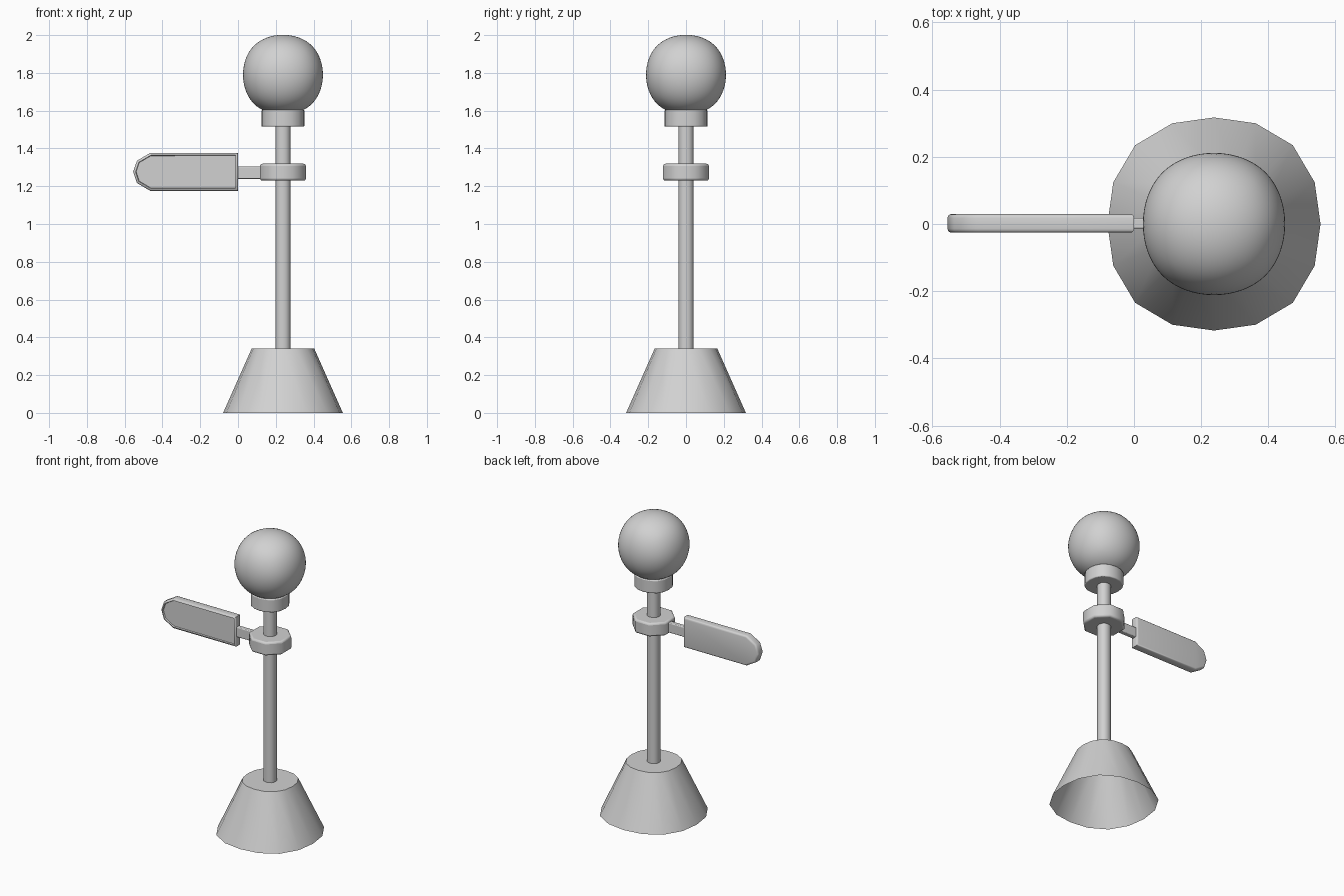
import bpy, bmesh, math
from mathutils import Matrix

if "Cube" in bpy.data.objects:
    bpy.data.objects.remove(bpy.data.objects["Cube"])

AXIS_X = 0.238
grey = bpy.data.materials.new("plain_grey")
grey.diffuse_color = (0.64, 0.64, 0.64, 1)
grey.use_nodes = True
grey.node_tree.nodes["Principled BSDF"].inputs["Base Color"].default_value = grey.diffuse_color


def finish(name, bm, bevel=0, angle=35):
    bmesh.ops.recalc_face_normals(bm, faces=bm.faces)
    mesh = bpy.data.meshes.new(name)
    bm.to_mesh(mesh)
    bm.free()
    mesh.materials.append(grey)
    obj = bpy.data.objects.new(name, mesh)
    bpy.context.collection.objects.link(obj)
    if bevel:
        mod = obj.modifiers.new("soft_edges", 'BEVEL')
        mod.width, mod.segments, mod.limit_method = bevel, 3, 'ANGLE'
        mod.angle_limit = math.radians(50)
    bpy.ops.object.select_all(action='DESELECT')
    obj.select_set(True)
    bpy.context.view_layer.objects.active = obj
    bpy.ops.object.shade_smooth_by_angle(angle=math.radians(angle))
    return obj


def column(name, sides, r_low, r_high, z0, z1, turn=0, bevel=0,
           boxy=0.046, angle=35, open_bottom=False):
    bm = bmesh.new()
    bmesh.ops.create_cone(bm, cap_ends=True, segments=sides, radius1=r_low,
                          radius2=r_high, depth=z1 - z0,
                          matrix=Matrix.Rotation(turn, 4, 'Z'))
    # Swell the diagonals so the circle is slightly square
    for v in bm.verts:
        swell = 1 + boxy * math.sin(2 * math.atan2(v.co.y, v.co.x)) ** 2
        v.co.x, v.co.y = v.co.x * swell + AXIS_X, v.co.y * swell
        v.co.z += (z0 + z1) / 2
    if open_bottom:
        caps = [f for f in bm.faces if all(v.co.z < z0 + 0.001 for v in f.verts)]
        bmesh.ops.delete(bm, geom=caps, context='FACES_ONLY')
    return finish(name, bm, bevel, angle)


# Flared hollow foot, pole, and the collar under the ball
column("base", 16, 0.317, 0.165, 0, 0.342, open_bottom=True)
column("pole", 16, 0.04, 0.04, 0.335, 1.53)
column("collar", 16, 0.114, 0.114, 1.515, 1.603, bevel=0.006)

# Eight-sided clamp ring with flat sides toward the arm
column("clamp_ring", 8, 0.1315, 0.1315, 1.23, 1.319, math.pi / 8,
       bevel=0.012, boxy=0, angle=50)

# Ball: a rounded cube, slightly boxy
bm = bmesh.new()
bmesh.ops.create_cube(bm, size=0.504, matrix=Matrix.Translation((AXIS_X, 0, 1.79)))
ball = finish("ball", bm, angle=180)
sub = ball.modifiers.new("rounding", 'SUBSURF')
sub.levels = sub.render_levels = 4

# Short arm between ring and paddle
bm = bmesh.new()
bmesh.ops.create_cube(bm, size=1, matrix=Matrix.Translation((0.06, 0.002, 1.272))
                      @ Matrix.Diagonal((0.15, 0.032, 0.066, 1)))
finish("arm", bm, 0.005)

# Paddle with rounded tip and soft rim
outline = [(0, 1.176), (0, 1.376), (-0.465, 1.376), (-0.535, 1.335),
           (-0.555, 1.276), (-0.535, 1.217), (-0.465, 1.176)]
bm = bmesh.new()
front = bm.faces.new([bm.verts.new((x, -0.026, z)) for x, z in outline])
new = bmesh.ops.extrude_face_region(bm, geom=[front], use_keep_orig=True)["geom"]
bmesh.ops.translate(bm, vec=(0, 0.056, 0),
                    verts=[g for g in new if isinstance(g, bmesh.types.BMVert)])
bmesh.ops.recalc_face_normals(bm, faces=bm.faces)
rims = [e for e in bm.edges if abs(e.verts[0].co.y - e.verts[1].co.y) < 0.001]
bmesh.ops.bevel(bm, geom=rims, offset=0.012, segments=3, profile=0.5, affect='EDGES')

# Shallow recess in the paddle's front face
front = min(bm.faces, key=lambda f: f.calc_center_median().y)
bmesh.ops.inset_region(bm, faces=[front], thickness=0.003)
bmesh.ops.translate(bm, vec=(0, 0.009, 0), verts=front.verts)
finish("paddle", bm, angle=45)
